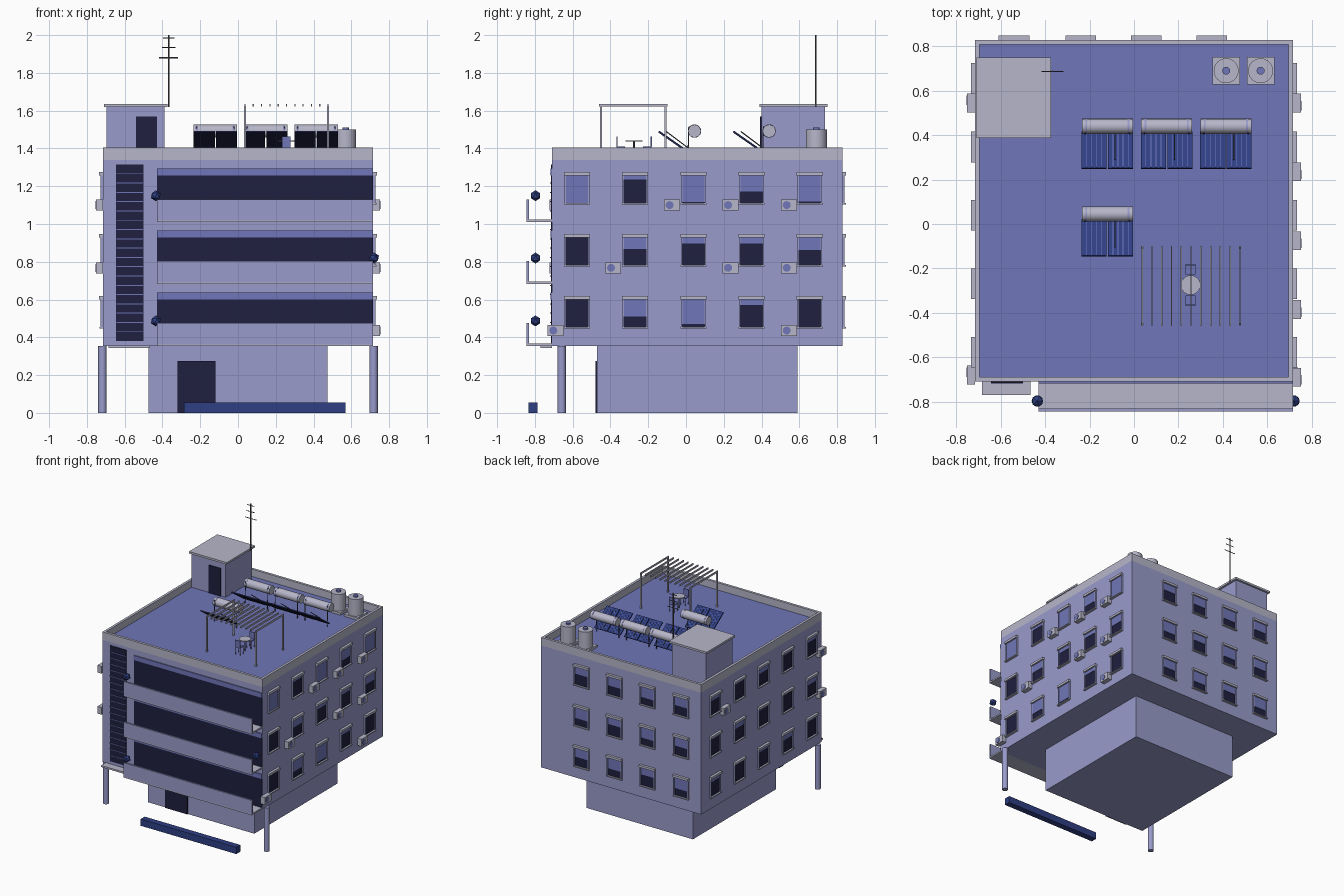
import bpy, bmesh
from math import radians, atan2, pi
from mathutils import Matrix, Vector

cube = bpy.data.objects.get("Cube")
if cube:
    bpy.data.objects.remove(cube)


def material(name, *rgb):
    m = bpy.data.materials.new(name)
    m.use_nodes = True
    m.diffuse_color = (*rgb, 1)
    m.node_tree.nodes["Principled BSDF"].inputs["Base Color"].default_value = (*rgb, 1)
    return m


WALL = material("lavender wall", 0.32, 0.33, 0.60)
BLUE = material("mid blue", 0.16, 0.18, 0.48)
GREY = material("pale grey", 0.47, 0.47, 0.59)
DARK = material("dark glass", 0.014, 0.014, 0.05)
NAVY = material("navy", 0.028, 0.05, 0.23)
METAL = material("dark metal", 0.09, 0.09, 0.12)


def finish(name, bm, mat, matrix=Matrix(), smooth=False):
    mesh = bpy.data.meshes.new(name)
    bm.to_mesh(mesh)
    bm.free()
    mesh.materials.append(mat)
    ob = bpy.data.objects.new(name, mesh)
    bpy.context.collection.objects.link(ob)
    ob.matrix_world = matrix
    if smooth:
        bpy.ops.object.select_all(action="DESELECT")
        ob.select_set(True)
        bpy.context.view_layer.objects.active = ob
        bpy.ops.object.shade_smooth_by_angle()
    return ob


def boxes(name, mat, items, matrix=Matrix()):
    """One object made of boxes, each given as x0, x1, y0, y1, z0, z1."""
    bm = bmesh.new()
    for x0, x1, y0, y1, z0, z1 in items:
        place = Matrix.Translation(((x0 + x1) / 2, (y0 + y1) / 2, (z0 + z1) / 2))
        size = Matrix.Diagonal((x1 - x0, y1 - y0, z1 - z0, 1))
        bmesh.ops.create_cube(bm, size=1, matrix=place @ size)
    return finish(name, bm, mat, matrix)


def rods(name, mat, items, radius, sides=16, matrix=Matrix()):
    """One object made of cylinders, each given by its two end points."""
    bm = bmesh.new()
    for a, b in items:
        a, b = Vector(a), Vector(b)
        turn = (b - a).to_track_quat("Z", "Y").to_matrix().to_4x4()
        bmesh.ops.create_cone(bm, cap_ends=True, segments=sides, radius1=radius, radius2=radius,
                              depth=(b - a).length, matrix=Matrix.Translation((a + b) / 2) @ turn)
    return finish(name, bm, mat, matrix, sides > 8)


# Main masses
W, F, B = 0.715, -0.71, 0.828
FLOOR, DECK, TOP = 0.355, 1.34, 1.405
STEP = 0.328
boxes("ground_floor", WALL, [(-0.475, 0.475, -0.47, 0.59, 0, FLOOR)])
boxes("upper_floors", WALL, [(-W, W, F, B, FLOOR, DECK)])
boxes("roof_deck", BLUE, [(-W + 0.01, W - 0.01, F + 0.01, B - 0.01, DECK, DECK + 0.006)])
boxes("parapet", GREY, [(-W, W, F, F + 0.02, DECK, TOP), (-W, W, B - 0.02, B, DECK, TOP),
                        (-W, -W + 0.02, F, B, DECK, TOP), (W - 0.02, W, F, B, DECK, TOP)])
rods("front_columns", WALL, [((x, -0.658, 0), (x, -0.658, FLOOR)) for x in (-0.718, 0.718)], 0.022)
boxes("entrance_door", DARK, [(-0.32, -0.12, -0.478, -0.47, 0, 0.275)])
boxes("planter", NAVY, [(-0.285, 0.57, -0.835, -0.785, 0, 0.055)])

# Balconies with wide glazing
L = -0.43
levels = [FLOOR + i * STEP for i in range(3)]
boxes("balcony_slabs", GREY, [(L, W, -0.845, F, z, z + 0.012) for z in levels])
boxes("balcony_fronts", WALL, [(L, W, -0.845, -0.831, z + 0.008, z + 0.12) for z in levels])
boxes("balcony_glazing", DARK, [(L, W, F - 0.005, F, z + 0.012, z + 0.245) for z in levels])
boxes("balcony_blinds", BLUE, [(L, W, F - 0.008, F, z + 0.245, z + 0.282) for z in levels])
bm = bmesh.new()
for x, z in ((-0.435, 1.15), (0.72, 0.82), (-0.435, 0.487)):
    bmesh.ops.create_icosphere(bm, subdivisions=1, radius=0.029,
                               matrix=Matrix.Translation((x, -0.797, z)))
finish("balcony_plants", bm, NAVY)

# Stairwell louvre and porch canopy
boxes("stair_glazing", DARK, [(-0.645, -0.5, F - 0.005, F, 0.38, 1.315)])
boxes("stair_louvres", BLUE, [(-0.645, -0.5, F - 0.009, F, 0.427 + i * 0.0492, 0.432 + i * 0.0492)
                              for i in range(18)])
boxes("porch_canopy", GREY, [(-0.685, -0.465, -0.77, F, 0.343, 0.356)])


# Windows: local x runs along the wall, local -y points outwards
def wall_windows(side, matrix, centres, blinds):
    glass, shades, frames, heads = [], [], [], []
    h, height = 0.062, 0.165
    for row, fractions in enumerate(blinds):
        z0 = 1.108 - row * STEP
        z1 = z0 + height
        for c, f in zip(centres, fractions):
            glass.append((c - h, c + h, -0.004, 0, z0, z1))
            if f:
                shades.append((c - h, c + h, -0.008, 0, z1 - 0.015 - f * (height - 0.015), z1))
            frames += [(c + s * h - 0.004, c + s * h + 0.004, -0.012, 0, z0, z1) for s in (-1, 1)]
            heads += [(c - h - 0.007, c + h + 0.007, -0.02, 0, z1 - 0.016, z1 + 0.002),
                      (c - h - 0.007, c + h + 0.007, -0.018, 0, z0 - 0.005, z0 + 0.003)]
    boxes(side + "_window_glass", DARK, glass, matrix)
    boxes(side + "_window_blinds", BLUE, shades, matrix)
    boxes(side + "_window_frames", WALL, frames, matrix)
    boxes(side + "_window_heads_and_sills", GREY, heads, matrix)


def coolers(side, matrix, spots):
    boxes(side + "_cooling_units", GREY,
          [(u - 0.042, u + 0.042, -0.037, 0, z - 0.029, z + 0.029) for u, z in spots], matrix)
    rods(side + "_cooling_fans", BLUE,
         [((u - 0.012, -0.037, z), (u - 0.012, -0.04, z)) for u, z in spots], 0.021, 16, matrix)


def wall_matrix(x, y, degrees):
    return Matrix.Translation((x, y, 0)) @ Matrix.Rotation(radians(degrees), 4, "Z")


right, left, back = wall_matrix(W, 0, 90), wall_matrix(-W, 0, -90), wall_matrix(0, B, 180)
cols = [-0.577 + i * 0.308 for i in range(5)]
wall_windows("right", right, cols, [(1, 0.15, 0.95, 0.57, 0.92),
                                    (0, 0.42, 0.22, 0.22, 0.45),
                                    (0, 0.62, 0.88, 0.2, 0)])
wall_windows("left", left, [-c for c in reversed(cols)], [(0.2, 0.1, 0.3, 0.1, 0.2),
                                                          (0.1, 0.3, 0.1, 0, 0.3),
                                                          (0.2, 0, 0.15, 0.3, 0.1)])
wall_windows("back", back, [-0.35, -0.055, 0.24, 0.54], [(0.4, 0.5, 0.6, 0.5),
                                                         (0.6, 0.4, 0.6, 0.5),
                                                         (0.5, 0.6, 0.4, 0.6)])
zs = [1.1 - i * 0.332 for i in range(3)]
coolers("right", right, [(-0.075, zs[0]), (0.235, zs[0]), (0.545, zs[0]), (-0.385, zs[1]),
                         (0.235, zs[1]), (0.545, zs[1]), (-0.69, zs[2]), (0.545, zs[2])])
coolers("left", left, [(-0.545, zs[0]), (0.68, zs[0]), (0.68, zs[1])])

# Stair house and aerial
boxes("stair_house", WALL, [(-0.695, -0.39, 0.4, 0.735, DECK, 1.622)])
boxes("stair_house_roof", GREY, [(-0.71, -0.373, 0.388, 0.75, 1.62, 1.636)])
boxes("stair_house_door", DARK, [(-0.54, -0.43, 0.393, 0.4, DECK, 1.57)])
AX, AY = -0.367, 0.687
rods("aerial_mast", METAL, [((AX, AY, 1.62), (AX, AY, 2))], 0.004, 8)
rods("aerial_bars", METAL, [((AX - r, AY, z), (AX + r, AY, z))
                            for r, z in ((0.03, 1.985), (0.036, 1.935), (0.05, 1.88))], 0.003, 6)

# Water tanks
tanks = [(0.415, 0.69), (0.57, 0.69)]
boxes("tank_bases", GREY, [(x - 0.062, x + 0.062, y - 0.062, y + 0.062, DECK, 1.365) for x, y in tanks])
rods("water_tanks", GREY, [((x, y, 1.36), (x, y, 1.5)) for x, y in tanks], 0.056, 24)
rods("tank_caps", BLUE, [((x, y, 1.5), (x, y, 1.512)) for x, y in tanks], 0.018, 16)


# Solar heaters: tilted panels in front of a horizontal drum
def heater(number, x, y):
    name = "solar_heater_%d_" % number
    drum_z = 1.492
    rods(name + "drum", GREY, [((x - 0.115, y, drum_z), (x + 0.115, y, drum_z))], 0.034, 20)
    rods(name + "bands", WALL, [((x + s - 0.004, y, drum_z), (x + s + 0.004, y, drum_z))
                                for s in (-0.095, 0.095)], 0.0355, 20)
    rods(name + "stand", METAL, [((x + s, y - 0.035, DECK), (x + s, y - 0.03, 1.515))
                                 for s in (-0.1, 0.1)]
         + [((x + 0.035, y - 0.15, 1.49), (x + 0.035, y - 0.03, 1.4))], 0.003, 6)
    tilt = Matrix.Translation((x, y - 0.108, 1.431)) @ Matrix.Rotation(-atan2(0.115, 0.165), 4, "X")
    halves = [(-0.116, -0.003), (0.003, 0.116)]
    boxes(name + "panels", DARK, [(a, b, -0.1, 0.1, -0.004, 0.001) for a, b in halves], tilt)
    boxes(name + "collector", NAVY, [(a, b, -0.1, 0.1, 0.001, 0.005) for a, b in halves], tilt)
    boxes(name + "tubes", BLUE, [(a + i * 0.0226 - 0.0015, a + i * 0.0226 + 0.0015, -0.098, 0.098, 0.005, 0.007)
                                 for a, b in halves for i in range(1, 5)], tilt)


for n, spot in enumerate([(-0.12, 0.44), (0.147, 0.44), (0.414, 0.44), (-0.12, 0.045)]):
    heater(n + 1, *spot)

# Pergola
X0, X1, Y0, Y1 = 0.037, 0.477, -0.45, -0.108
boxes("pergola_posts", GREY, [(x - 0.005, x + 0.005, y - 0.005, y + 0.005, DECK, 1.625)
                              for x in (X0, X1) for y in (Y0, Y1)])
boxes("pergola_slats", GREY, [(x - 0.003, x + 0.003, Y0 - 0.01, Y1 + 0.01, 1.622, 1.636)
                              for x in [X0 + i * (X1 - X0) / 10 for i in range(11)]])

# Roof table and two chairs
TX, TY = 0.255, -0.275
rods("table_top", GREY, [((TX, TY, 1.436), (TX, TY, 1.443))], 0.044, 24)
rods("table_leg", METAL, [((TX, TY, DECK), (TX, TY, 1.436))], 0.005, 8)
seats, legs = [], []
for s in (-1, 1):
    cy = TY + s * 0.07
    edge = sorted((cy + s * 0.018, cy + s * 0.024))
    seats += [(TX - 0.023, TX + 0.023, cy - 0.023, cy + 0.023, 1.403, 1.41),
              (TX - 0.023, TX + 0.023, *edge, 1.41, 1.463)]
    legs += [((TX + i * 0.02, cy + j * 0.02, DECK), (TX + i * 0.02, cy + j * 0.02, 1.403))
             for i in (-1, 1) for j in (-1, 1)]
boxes("chair_seats", BLUE, seats)
rods("chair_legs", METAL, legs, 0.003, 6)
